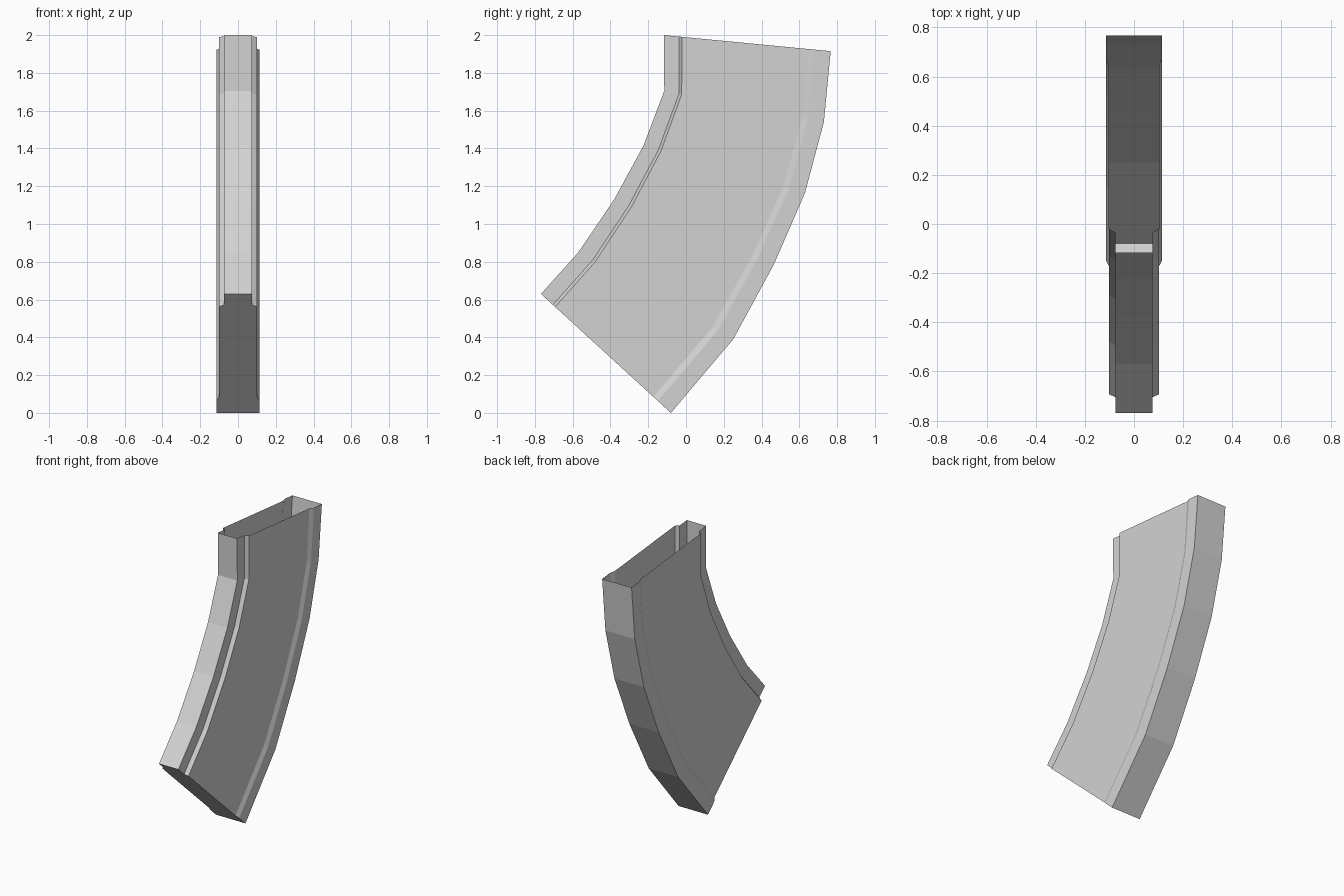
import bpy, bmesh

if "Cube" in bpy.data.objects:
    bpy.data.objects.remove(bpy.data.objects["Cube"])

# Front and rear spine points (y, z) of each cross-section, top to bottom
front = [(-0.117, 2.0), (-0.115, 1.705), (-0.225, 1.415), (-0.38, 1.13), (-0.57, 0.85), (-0.768, 0.63)]
rear = [(0.766, 1.915), (0.73, 1.54), (0.63, 1.165), (0.465, 0.785), (0.25, 0.39), (-0.08, 0.0)]

# Half section: (fraction from front to rear, half width)
half = [(0.0, 0.075), (0.092, 0.075), (0.109, 0.101), (0.865, 0.101), (0.9, 0.114), (1.0, 0.114)]
section = half + [(t, -w) for t, w in reversed(half)]

grey = bpy.data.materials.new("light grey")
grey.diffuse_color = (0.65, 0.65, 0.65, 1)
grey.use_nodes = True
grey.node_tree.nodes["Principled BSDF"].inputs["Base Color"].default_value = grey.diffuse_color

bm = bmesh.new()

# One closed ring of vertices per cross-section
rings = []
for (fy, fz), (ry, rz) in zip(front, rear):
    rings.append([bm.verts.new((w, fy + (ry - fy) * t, fz + (rz - fz) * t)) for t, w in section])

# Side walls between neighbouring rings
n = len(section)
for a, b in zip(rings, rings[1:]):
    for i in range(n):
        j = (i + 1) % n
        bm.faces.new((a[i], b[i], b[j], a[j]))

# Closed floor at the lower end, open mouth at the top
bm.faces.new(rings[-1])
bmesh.ops.recalc_face_normals(bm, faces=bm.faces)

# Make the walls face outward: the front wall must face -y
bm.faces.ensure_lookup_table()
bm.normal_update()
front_wall = min(bm.faces, key=lambda f: f.calc_center_median().y if abs(f.normal.y) > 0.6 and f.normal.z * f.normal.y < 0.05 and len(f.verts) == 4 else 9)
if front_wall.normal.y > 0:
    bmesh.ops.reverse_faces(bm, faces=bm.faces)

mesh = bpy.data.meshes.new("curved_box_shell")
bm.to_mesh(mesh)
bm.free()
mesh.materials.append(grey)
shell = bpy.data.objects.new("curved_box_shell", mesh)
bpy.context.collection.objects.link(shell)
